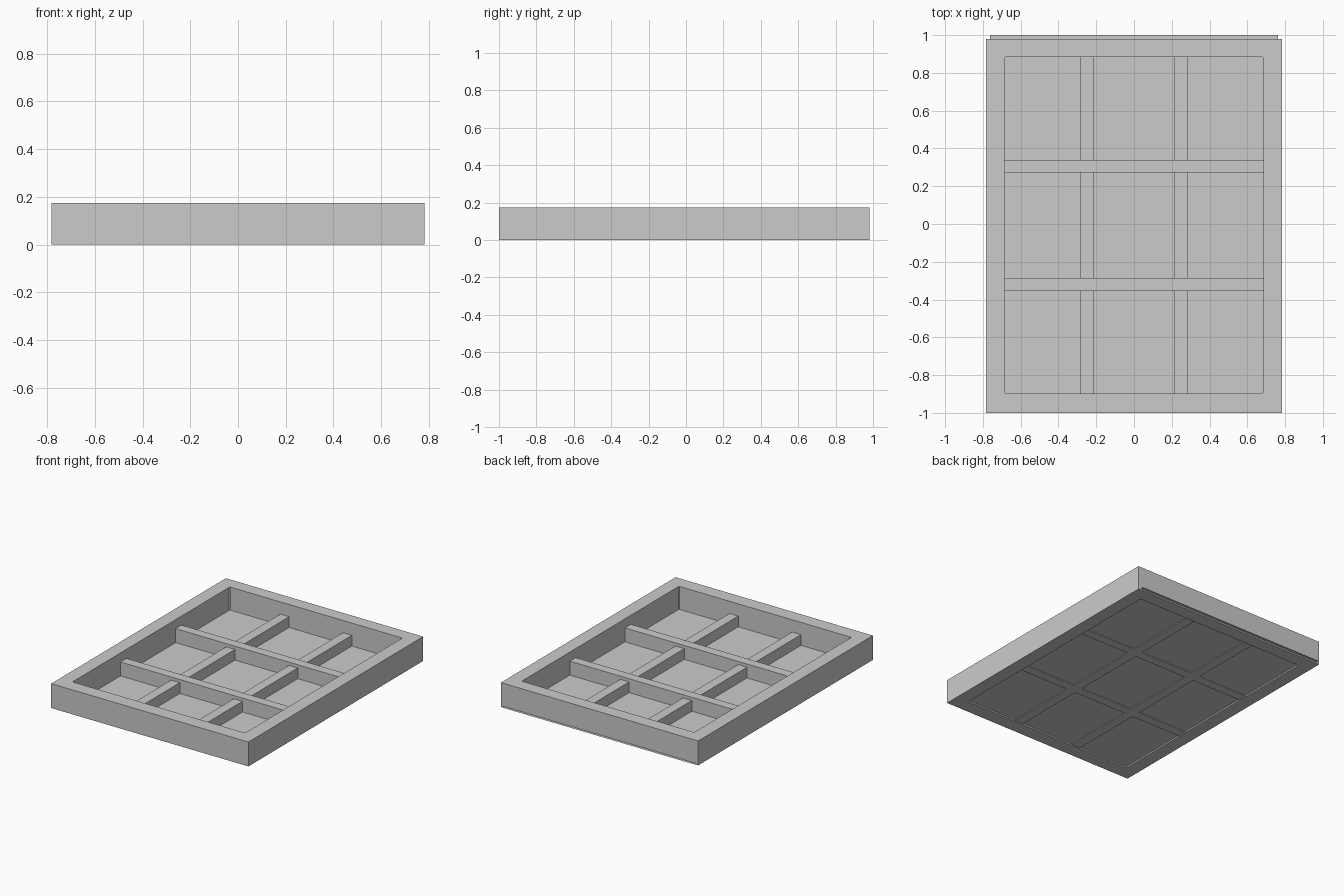
import bpy, bmesh

if "Cube" in bpy.data.objects:
    bpy.data.objects.remove(bpy.data.objects["Cube"])

HEIGHT = 0.175
OUT_X, OUT_Y0, OUT_Y1 = 0.783, -1.0, 0.98
IN_X, IN_Y0, IN_Y1 = 0.685, -0.898, 0.885
CHAMFER = 0.006


def finish(bm, name):
    bmesh.ops.recalc_face_normals(bm, faces=bm.faces)
    mesh = bpy.data.meshes.new(name)
    bm.to_mesh(mesh)
    bm.free()
    obj = bpy.data.objects.new(name, mesh)
    bpy.context.collection.objects.link(obj)
    return obj


def box(name, x0, x1, y0, y1, z0, z1):
    bm = bmesh.new()
    bmesh.ops.create_cube(bm, size=1)
    for v in bm.verts:
        v.co = ((x0 + x1) / 2 + v.co.x * (x1 - x0),
                (y0 + y1) / 2 + v.co.y * (y1 - y0),
                (z0 + z1) / 2 + v.co.z * (z1 - z0))
    return finish(bm, name)


# Outer frame: a ring with tiny chamfers in the inner corners, extruded up
bm = bmesh.new()
outer, inner = [], []
for i, (sx, sy) in enumerate([(-1, -1), (1, -1), (1, 1), (-1, 1)]):
    outer.append(bm.verts.new((sx * OUT_X, OUT_Y1 if sy > 0 else OUT_Y0, 0)))
    ix, iy = sx * IN_X, IN_Y1 if sy > 0 else IN_Y0
    pair = [(ix, iy - sy * CHAMFER, 0), (ix - sx * CHAMFER, iy, 0)]
    if i % 2:
        pair.reverse()
    inner.append([bm.verts.new(p) for p in pair])
for i in range(4):
    j = (i + 1) % 4
    bm.faces.new((outer[i], outer[j], inner[j][0], inner[i][1]))
    bm.faces.new((outer[i], inner[i][1], inner[i][0]))
ring = bmesh.ops.extrude_face_region(bm, geom=bm.faces[:])
top = [g for g in ring["geom"] if isinstance(g, bmesh.types.BMVert)]
bmesh.ops.translate(bm, verts=top, vec=(0, 0, HEIGHT))
finish(bm, "outer_frame")

# Thin sliding floor sheet, sticking out a little at the back
bm = bmesh.new()
corners = [(-0.762, -0.96), (0.762, -0.96), (0.762, 1.0), (-0.762, 1.0)]
bm.faces.new([bm.verts.new((x, y, 0.01)) for x, y in corners])
finish(bm, "floor_panel")

# Long dividers across the width
long_bars = [(-0.354, -0.286), (0.272, 0.339)]
for i, (y0, y1) in enumerate(long_bars):
    box(f"long_divider_{i + 1}", -IN_X, IN_X, y0, y1, 0.005, 0.11)

# Lower short dividers in each of the three rows
rows = [(IN_Y0, -0.354), (-0.286, 0.272), (0.339, IN_Y1)]
for r, (y0, y1) in enumerate(rows):
    for side, cx in (("left", -0.249), ("right", 0.249)):
        box(f"short_divider_{side}_{r + 1}", cx - 0.035, cx + 0.035, y0, y1, 0.005, 0.087)
